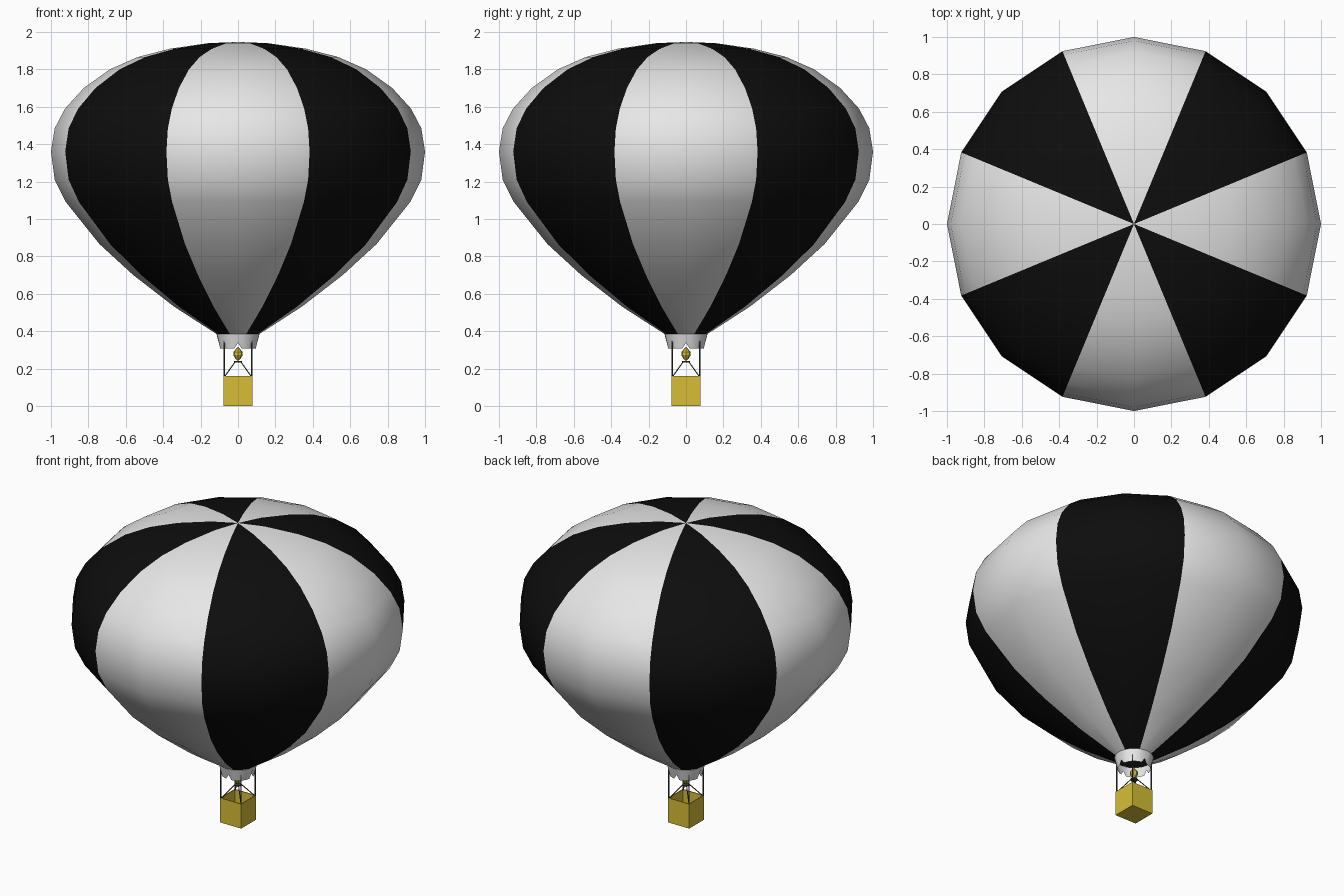
import bpy
from math import sin, cos, pi
from mathutils import Vector

cube = bpy.data.objects.get("Cube")
if cube:
    bpy.data.objects.remove(cube, do_unlink=True)


def material(name, rgb):
    m = bpy.data.materials.new(name)
    m.use_nodes = True
    m.diffuse_color = (*rgb, 1)
    bsdf = next(n for n in m.node_tree.nodes if n.type == 'BSDF_PRINCIPLED')
    bsdf.inputs["Base Color"].default_value = (*rgb, 1)
    bsdf.inputs["Roughness"].default_value = 0.8
    return m


WHITE = material("white fabric", (0.8, 0.8, 0.8))
BLACK = material("black fabric", (0.004, 0.004, 0.004))
YELLOW = material("wicker yellow", (0.67, 0.52, 0.035))
GREY = material("dark rope", (0.05, 0.05, 0.05))


def build(name, verts, faces, mats, smooth=False):
    mesh = bpy.data.meshes.new(name)
    mesh.from_pydata(verts, [], faces)
    for m in mats:
        mesh.materials.append(m)
    for p in mesh.polygons:
        p.use_smooth = smooth
    mesh.update()
    ob = bpy.data.objects.new(name, mesh)
    bpy.context.collection.objects.link(ob)
    return ob


def lathe(name, profile, sides, mats, smooth=False):
    """Spin (radius, height) points, listed bottom to top; zero radius closes an end."""
    verts, rings, faces = [], [], []
    for r, z in profile:
        n = sides if r > 0 else 1
        start = len(verts)
        verts += [(r * cos(2 * pi * i / sides), r * sin(2 * pi * i / sides), z) for i in range(n)]
        rings.append([start + i % n for i in range(sides)])
    for a, b in zip(rings, rings[1:]):
        for i in range(sides):
            j = (i + 1) % sides
            quad = [a[i], a[j], b[j], b[i]]
            faces.append(list(dict.fromkeys(quad)))
    return build(name, verts, faces, mats, smooth)


def rod(name, start, end, radius):
    start, end = Vector(start), Vector(end)
    bpy.ops.mesh.primitive_cylinder_add(vertices=6, radius=radius, depth=(end - start).length,
                                        location=(start + end) / 2)
    ob = bpy.context.object
    ob.name = name
    ob.rotation_euler = (end - start).to_track_quat('Z', 'Y').to_euler()
    ob.data.materials.append(GREY)


# Envelope: sixteen sides, with pairs of sides alternating in colour
envelope = lathe("envelope", [
    (0.115, 0.385), (0.34, 0.53), (0.56, 0.70), (0.74, 0.865), (0.92, 1.09), (0.98, 1.21),
    (1.0, 1.36), (0.98, 1.485), (0.925, 1.59), (0.825, 1.70), (0.685, 1.80),
    (0.535, 1.866), (0.365, 1.91), (0.16, 1.94), (0, 1.946)], 16, [WHITE, BLACK], True)
for p in envelope.data.polygons:
    p.material_index = int(abs(p.center.x) < 2.4 * abs(p.center.y)
                           and abs(p.center.y) < 2.4 * abs(p.center.x))

# Skirt: open ring with a small notch on each of its four sides
skirt = lathe("skirt", [(0.097, 0.308), (0.115, 0.385)], 32, [WHITE], True)
for i in range(0, 32, 8):
    skirt.data.vertices[i].co.z += 0.03

# Basket: open box with thin walls
W, H, T = 0.077, 0.16, 0.006
corners = [(-1, -1), (1, -1), (1, 1), (-1, 1)]
loops = [(W, 0), (W, H), (W - T, H), (W - T, T)]
verts = [(x * w, y * w, z) for w, z in loops for x, y in corners]
faces = [(3, 2, 1, 0), (12, 13, 14, 15)]
for k in range(3):
    for i in range(4):
        j = (i + 1) % 4
        faces.append((4 * k + i, 4 * k + j, 4 * k + 4 + j, 4 * k + 4 + i))
build("basket", verts, faces, [YELLOW])

# Ropes at the corners, and struts that carry the burner
for n, (x, y) in enumerate(corners, 1):
    foot = (x * 0.073, y * 0.073, H - 0.005)
    rod(f"corner_rope_{n}", foot, (x * 0.073, y * 0.073, 0.358), 0.004)
    rod(f"burner_strut_{n}", foot, (x * 0.014, y * 0.014, 0.238), 0.003)

# Burner plate and flame
lathe("burner_plate", [(0, 0.233), (0.022, 0.233), (0.022, 0.241), (0, 0.241)], 8, [GREY])
lathe("flame", [(0, 0.241), (0.012, 0.25), (0.025, 0.272), (0.025, 0.288), (0, 0.318)], 8, [YELLOW])
